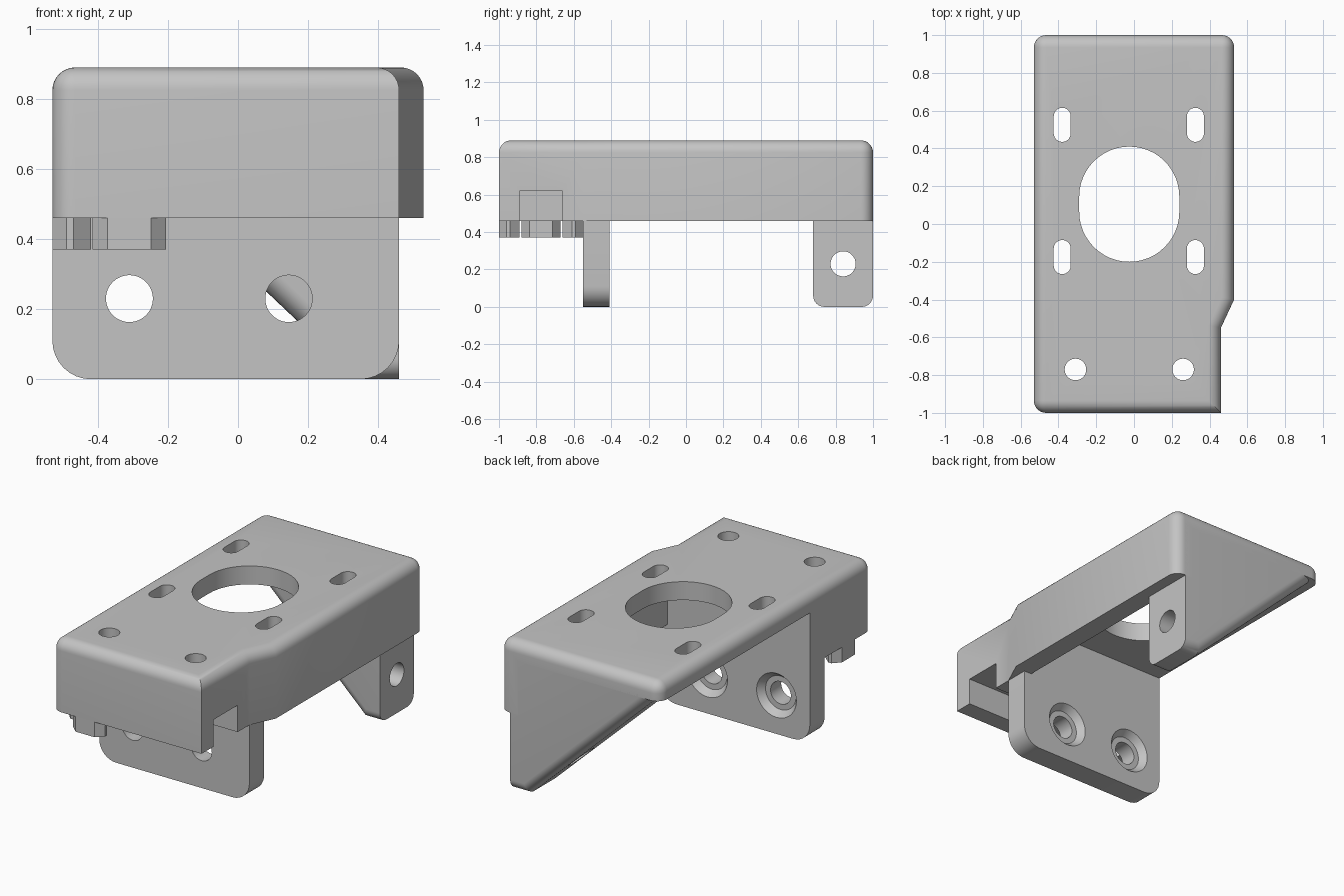
import bpy, bmesh, math
from mathutils import Matrix, Vector

if "Cube" in bpy.data.objects:
    bpy.data.objects.remove(bpy.data.objects["Cube"])

grey = bpy.data.materials.new("plain grey")
grey.use_nodes = True
colour = (0.55, 0.55, 0.55, 1)
grey.diffuse_color = colour
grey.node_tree.nodes["Principled BSDF"].inputs["Base Color"].default_value = colour


def prism(name, points, axis, low, high, rule=None, radius=0.06):
    """Extrude an outline along an axis; round the edges picked by the rule."""
    def place(p, t):
        return {"z": (p[0], p[1], t), "y": (p[0], t, p[1]), "x": (t, p[0], p[1])}[axis]
    bm = bmesh.new()
    face = bm.faces.new([bm.verts.new(place(p, low)) for p in points])
    ext = bmesh.ops.extrude_face_region(bm, geom=[face])
    shift = Vector(place((0, 0), high - low))
    bmesh.ops.translate(bm, vec=shift, verts=[v for v in ext["geom"] if isinstance(v, bmesh.types.BMVert)])
    bmesh.ops.recalc_face_normals(bm, faces=bm.faces)
    if rule:
        edges = [e for e in bm.edges if rule(*[v.co for v in e.verts])]
        bmesh.ops.bevel(bm, geom=edges, offset=radius, segments=8, profile=0.5,
                        affect="EDGES", clamp_overlap=True)
        bmesh.ops.recalc_face_normals(bm, faces=bm.faces)
    mesh = bpy.data.meshes.new(name)
    bm.to_mesh(mesh)
    bm.free()
    obj = bpy.data.objects.new(name, mesh)
    bpy.context.collection.objects.link(obj)
    mesh.materials.append(grey)
    return obj


def rect(a0, a1, b0, b1):
    return [(a0, b0), (a1, b0), (a1, b1), (a0, b1)]


def slot(a, b, r, stretch=0.0, n=24):
    """Round outline, stretched along its second axis."""
    pts = []
    for side, start in ((1, 0), (-1, math.pi)):
        for i in range(n + (1 if stretch else 0)):
            t = start + math.pi * i / n
            pts.append((a + r * math.cos(t), b + side * stretch + r * math.sin(t)))
    return pts


def cone_y(a, b, r0, r1, low, high):
    """Round cutter along y with a different radius at each end."""
    obj = prism("cutter", slot(a, b, r0), "y", low, high)
    for v in obj.data.vertices:
        if abs(v.co.y - high) < 1e-4:
            v.co.x = a + (v.co.x - a) * r1 / r0
            v.co.z = b + (v.co.z - b) * r1 / r0
    return obj


def cut(obj, cutters):
    bpy.context.view_layer.objects.active = obj
    for c in cutters:
        mod = obj.modifiers.new("cut", "BOOLEAN")
        mod.operation, mod.solver, mod.object = "DIFFERENCE", "EXACT", c
        bpy.ops.object.modifier_apply(modifier=mod.name)
        bpy.data.objects.remove(c)


LEFT, NECK, RIM, TOP = 0.53, 0.46, 0.46, 0.89


# Cover: stepped outline, rounded over the top and at the corners
def cover_edge(p, q):
    if p.z > 0.8 and q.z > 0.8:
        return True
    upright = abs(p.z - q.z) > 0.1
    return upright and (p.x < 0 or p.y > 0.9)


cover = prism("cover", [(-LEFT, -1), (NECK, -1), (NECK, -0.55), (LEFT, -0.4), (LEFT, 1), (-LEFT, 1)],
              "z", RIM, TOP, cover_edge, 0.065)
cutters = [
    prism("cutter", rect(-0.7, 0.41, -0.41, 1.2), "z", 0.3, 0.78),      # open underside
    prism("cutter", rect(0.1, 0.6, -0.89, -0.66), "z", 0.3, 0.62),      # side notch
    prism("cutter", slot(-0.025, 0.105, 0.265, 0.04), "z", 0.3, 1.1),   # main opening
]
for x in (-0.38, 0.325):
    for y in (-0.175, 0.525):
        cutters.append(prism("cutter", slot(x, y, 0.045, 0.045), "z", 0.3, 1.1))
for x in (-0.31, 0.26):
    cutters.append(prism("cutter", slot(x, -0.77, 0.057), "z", 0.3, 1.1))
cut(cover, cutters)

# Hanging plate with two recessed screw holes
plate = prism("hanging_plate", rect(-LEFT, NECK, 0, RIM), "y", -0.55, -0.41,
              lambda p, q: abs(p.y - q.y) > 0.1 and p.z < 0.1, 0.11)
cutters = []
for x in (-0.31, 0.145):
    cutters += [prism("cutter", slot(x, 0.23, 0.067), "y", -0.7, -0.3),
                cone_y(x, 0.23, 0.1, 0.135, -0.45, -0.405)]
cut(plate, cutters)


# Sloping rear support with rounded lower edges
def support_edge(p, q):
    return abs(p.y - q.y) < 0.01 and min(p.z, q.z) < 0.01 and max(p.z, q.z) < 0.84 \
        and not (p.x > 0.4 and q.x > 0.4)


support = prism("rear_support", [(NECK, 0), (0.345, 0), (-0.5, 0.8), (NECK, 0.8)],
                "y", 0.68, 1, support_edge, 0.06)
cut(support, [prism("cutter", slot(0.84, 0.23, 0.067), "x", -0.6, 0.8)])

# Locating nubs around the front screw hole
outline = [(0, 0.062), (0.04, 0.105), (0.06, 0.105), (0.11, 0.062)]
outline += [(d, -w) for d, w in reversed(outline)]
cx, cy = -0.31, -0.775
nubs = {"left_nub": [(-LEFT + d, cy + w) for d, w in outline],
        "front_nub": [(cx + w, -1 + d) for d, w in outline],
        "rear_nub": [(cx + w, -0.55 - d) for d, w in outline]}
for name, pts in nubs.items():
    prism(name, pts, "z", 0.37, RIM + 0.01)

# Smooth the round surfaces, keep edges sharp
for obj in bpy.context.collection.objects:
    if obj.type == "MESH" and obj.data.materials and obj.data.materials[0] == grey:
        bpy.ops.object.select_all(action="DESELECT")
        obj.select_set(True)
        bpy.context.view_layer.objects.active = obj
        bpy.ops.object.shade_smooth_by_angle(angle=math.radians(30))
